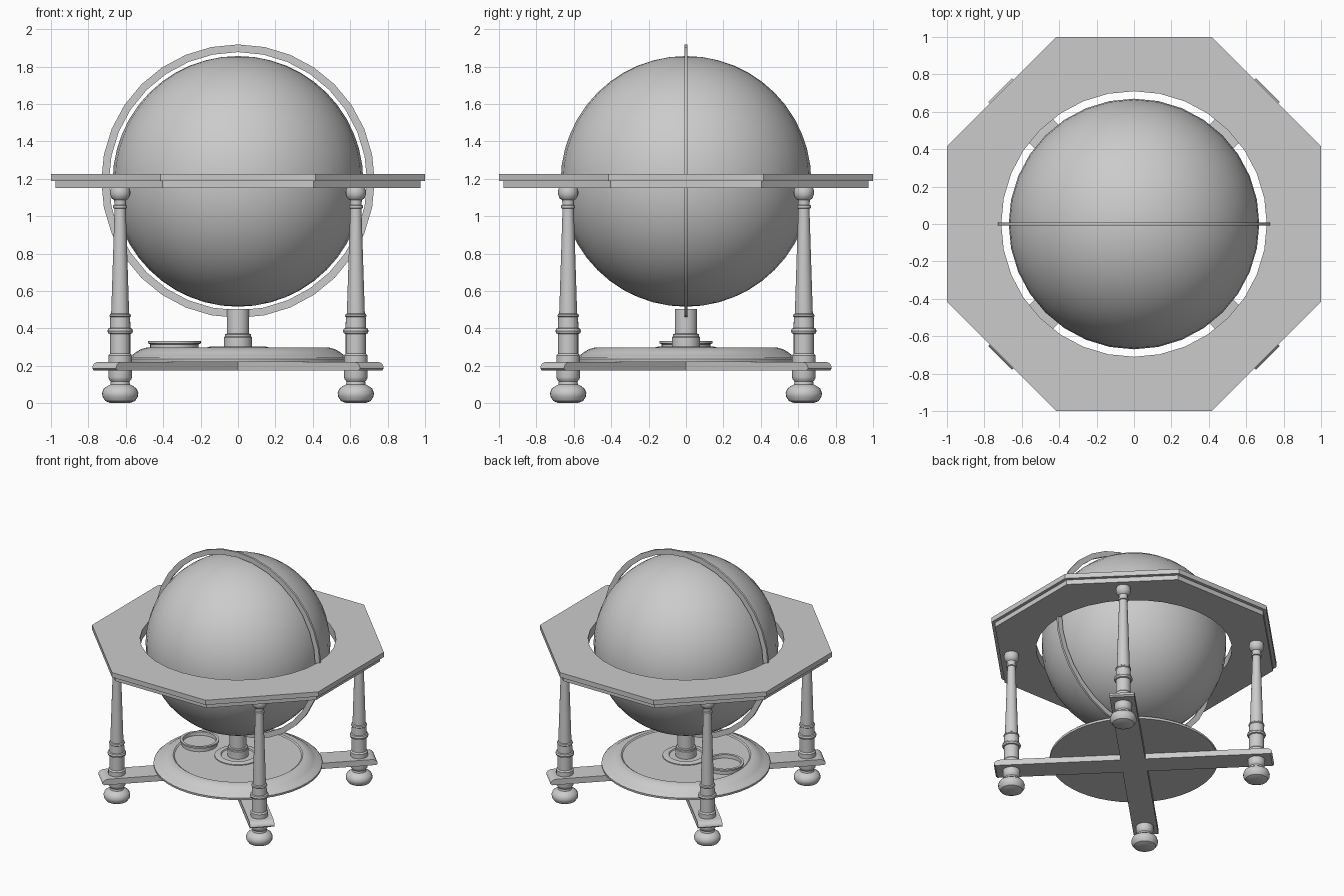
import bpy, bmesh
from math import cos, sin, pi, radians, floor
from mathutils import Matrix

if "Cube" in bpy.data.objects:
    bpy.data.objects.remove(bpy.data.objects["Cube"])


def finish(name, bm, angle=35):
    bmesh.ops.remove_doubles(bm, verts=bm.verts, dist=1e-5)
    bmesh.ops.recalc_face_normals(bm, faces=bm.faces)
    me = bpy.data.meshes.new(name)
    bm.to_mesh(me)
    bm.free()
    ob = bpy.data.objects.new(name, me)
    bpy.context.collection.objects.link(ob)
    bpy.ops.object.select_all(action='DESELECT')
    ob.select_set(True)
    bpy.context.view_layer.objects.active = ob
    if angle:
        bpy.ops.object.shade_smooth_by_angle(angle=radians(angle))
    return ob


def octagon(a):
    """Radius factor of a unit-apothem octagon at angle a."""
    return 1 / cos(a - floor(a / (pi / 4) + 0.5) * pi / 4)


def lathe(name, prof, segs=32, loc=(0, 0, 0), closed=False, rot=None, octo=0.0, angle=35):
    """Spin (radius, z) points; radii above octo (if set) follow an octagon."""
    bm = bmesh.new()
    rings = []
    for r, z in prof:
        ring = []
        for i in range(segs):
            a = 2 * pi * i / segs
            k = r * octagon(a) if octo and r > octo else r
            ring.append(bm.verts.new((k * cos(a), k * sin(a), z)))
        rings.append(ring)
    n = len(rings)
    for j in range(n if closed else n - 1):
        p, q = rings[j], rings[(j + 1) % n]
        for i in range(segs):
            k = (i + 1) % segs
            bm.faces.new((p[i], p[k], q[k], q[i]))
    bmesh.ops.dissolve_degenerate(bm, dist=1e-6, edges=bm.edges)
    if rot:
        bmesh.ops.transform(bm, matrix=rot, verts=bm.verts)
    bmesh.ops.translate(bm, vec=loc, verts=bm.verts)
    return finish(name, bm, angle)


# Globe and meridian ring
bm = bmesh.new()
bmesh.ops.create_uvsphere(bm, u_segments=32, v_segments=24, radius=0.67)
bmesh.ops.translate(bm, vec=(0, 0, 1.186), verts=bm.verts)
finish("globe", bm, 40)
lathe("meridian_ring", [(0.69, -0.008), (0.731, -0.008), (0.731, 0.008), (0.69, 0.008)],
      loc=(0, 0, 1.187), closed=True, rot=Matrix.Rotation(pi / 2, 4, 'X'))

# Octagonal horizon table in two layers with a round opening
lathe("horizon_table", [(0.71, 1.15), (0.975, 1.15), (0.975, 1.187), (1.0, 1.187),
                        (1.0, 1.225), (0.71, 1.225)], closed=True, octo=0.8, angle=20)

# Turned legs
leg = [(0, 0.17), (0.063, 0.17), (0.063, 0.255), (0.054, 0.265), (0.054, 0.37),
       (0.064, 0.373), (0.068, 0.385), (0.064, 0.398), (0.055, 0.402), (0.053, 0.46),
       (0.058, 0.465), (0.055, 0.475), (0.048, 0.48), (0.030, 1.04), (0.037, 1.043),
       (0.037, 1.057), (0.031, 1.06), (0.032, 1.085), (0.045, 1.095), (0.054, 1.115),
       (0.054, 1.135), (0.050, 1.15), (0, 1.15)]
# Bun feet
foot = [(0, 0), (0.05, 0), (0.08, 0.012), (0.095, 0.035), (0.097, 0.055), (0.088, 0.078),
        (0.065, 0.094), (0.052, 0.1), (0.05, 0.115), (0.06, 0.128), (0.063, 0.14),
        (0.063, 0.18), (0, 0.18)]
for side_x, nx in ((-1, "left"), (1, "right")):
    for side_y, ny in ((-1, "front"), (1, "back")):
        p = (0.63 * side_x, 0.63 * side_y, 0)
        lathe(f"leg_{ny}_{nx}", leg, 24, p)
        lathe(f"foot_{ny}_{nx}", foot, 24, p)

# Crossed base beams with rounded upper ends
end = [(1.0, 0.175), (1.012, 0.185), (1.01, 0.197), (1.0, 0.21), (0.985, 0.218), (0.965, 0.221)]
outline = end + [(-x, z) for x, z in reversed(end)]
for name, ang in (("base_beam_a", pi / 4), ("base_beam_b", -pi / 4)):
    bm = bmesh.new()
    f = bm.faces.new([bm.verts.new((x, -0.09, z)) for x, z in outline])
    ext = bmesh.ops.extrude_face_region(bm, geom=[f])
    bmesh.ops.translate(bm, vec=(0, 0.18, 0),
                        verts=[v for v in ext['geom'] if isinstance(v, bmesh.types.BMVert)])
    bmesh.ops.rotate(bm, cent=(0, 0, 0), matrix=Matrix.Rotation(ang, 3, 'Z'), verts=bm.verts)
    finish(name, bm)

# Round base plate
lathe("base_plate", [(0, 0.219), (0.61, 0.219), (0.612, 0.235), (0.6, 0.246), (0.57, 0.254),
                     (0.55, 0.27), (0.52, 0.288), (0.49, 0.297), (0.47, 0.297), (0.46, 0.29),
                     (0, 0.29)], 48)

# Central support column with collar
lathe("support_column", [(0, 0.285), (0.17, 0.285), (0.17, 0.297), (0.15, 0.302), (0.125, 0.302),
                         (0.12, 0.295), (0.075, 0.295), (0.075, 0.352), (0.07, 0.357),
                         (0.07, 0.368), (0.06, 0.372), (0.06, 0.503), (0, 0.503)])

# Compass bowl on the base
lathe("compass", [(0, 0.285), (0.13, 0.285), (0.13, 0.315), (0.142, 0.32), (0.142, 0.332),
                  (0.122, 0.332), (0.12, 0.305), (0, 0.305)], 32, (-0.34, 0, 0))
